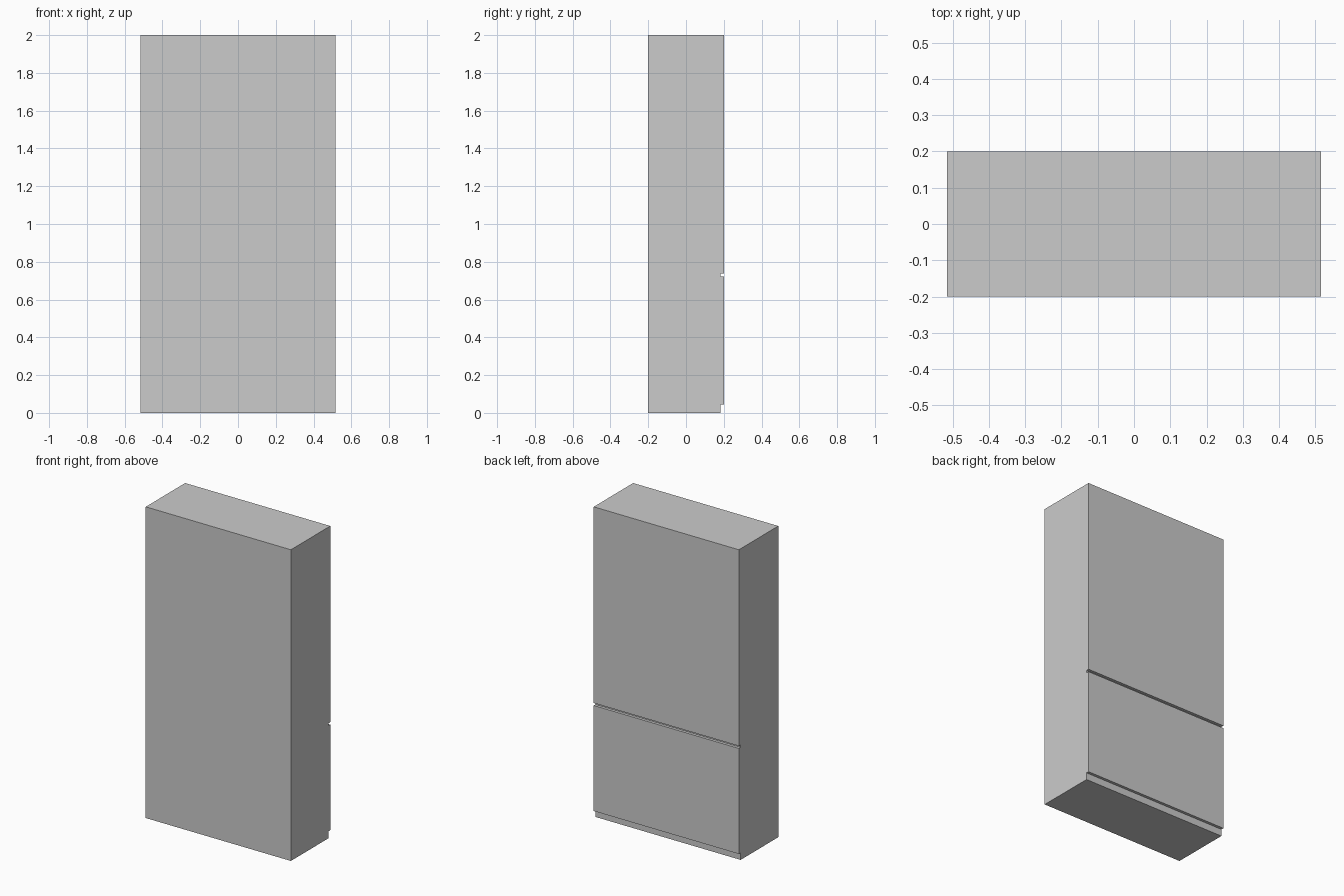
import bpy

if "Cube" in bpy.data.objects:
    bpy.data.objects.remove(bpy.data.objects["Cube"])


def box(name, x0, x1, y0, y1, z0, z1):
    bpy.ops.mesh.primitive_cube_add(
        size=1, location=((x0 + x1) / 2, (y0 + y1) / 2, (z0 + z1) / 2))
    ob = bpy.context.object
    ob.name = name
    ob.scale = (x1 - x0, y1 - y0, z1 - z0)
    bpy.ops.object.transform_apply(location=False, rotation=False, scale=True)
    return ob


HALF_W, BACK, FACE, DOOR = 0.516, -0.2, 0.182, 0.2

# Main cabinet, its lower edge showing as a recessed plinth
box("cabinet_body", -HALF_W, HALF_W, BACK, FACE, 0, 2)

# Pair of tall upper doors meeting in the middle
box("upper_door_left", -HALF_W, 0, FACE, DOOR, 0.739, 2)
box("upper_door_right", 0, HALF_W, FACE, DOOR, 0.739, 2)

# Full-width lower drawer front, below the grip groove
box("lower_drawer_front", -HALF_W, HALF_W, FACE, DOOR, 0.045, 0.723)
